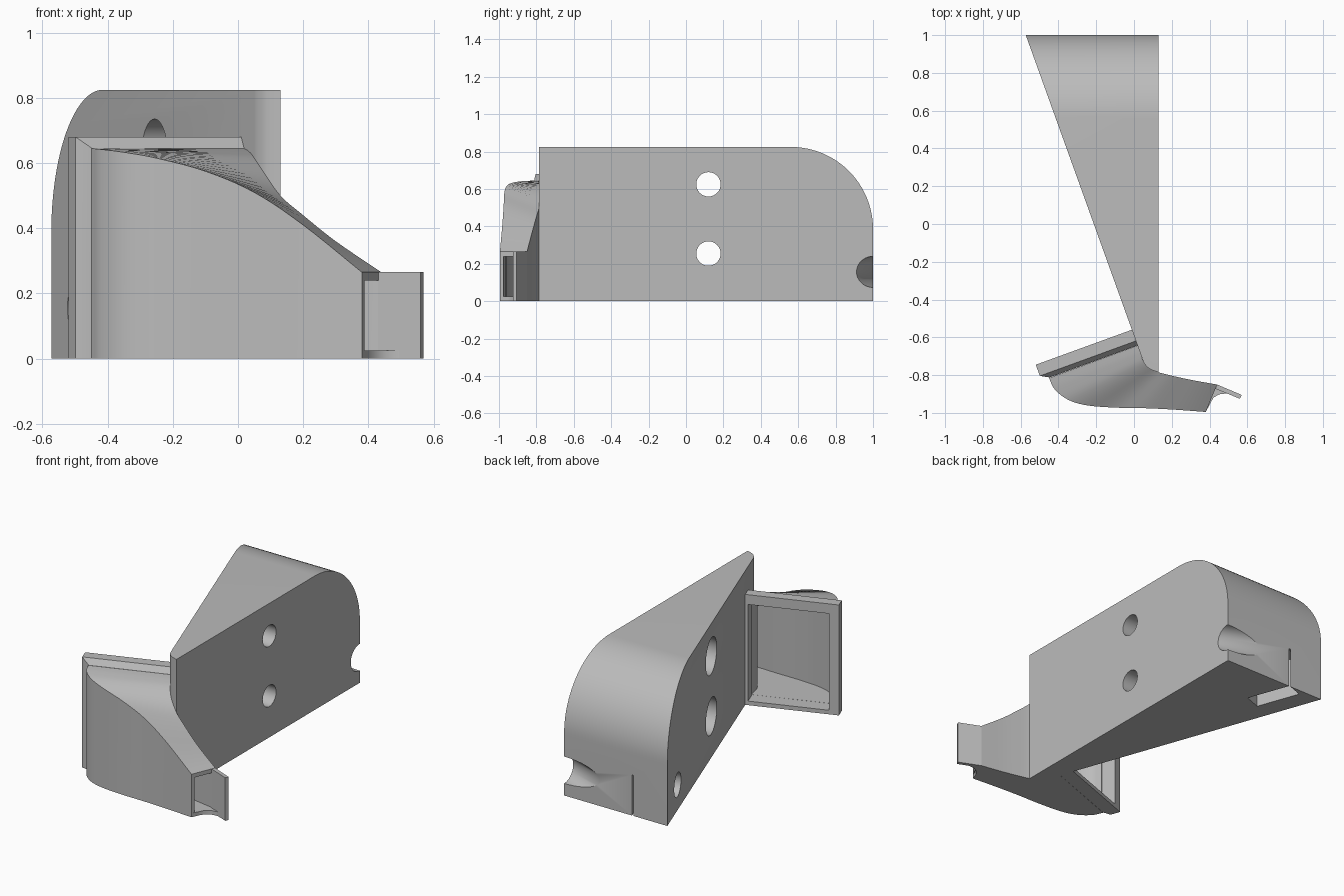
import bpy, bmesh, math
from mathutils import Vector, Matrix

if "Cube" in bpy.data.objects:
    bpy.data.objects.remove(bpy.data.objects["Cube"])

grey = bpy.data.materials.new("light_grey")
grey.diffuse_color = (0.5, 0.5, 0.5, 1)
grey.use_nodes = True
grey.node_tree.nodes["Principled BSDF"].inputs["Base Color"].default_value = grey.diffuse_color


def finish(name, bm):
    bmesh.ops.recalc_face_normals(bm, faces=bm.faces)
    me = bpy.data.meshes.new(name)
    bm.to_mesh(me)
    bm.free()
    ob = bpy.data.objects.new(name, me)
    bpy.context.collection.objects.link(ob)
    me.materials.append(grey)
    return ob


def prism(name, pts, vec):
    """Closed polygon of 3D points pushed along vec."""
    bm = bmesh.new()
    f = bm.faces.new([bm.verts.new(p) for p in pts])
    r = bmesh.ops.extrude_face_region(bm, geom=[f])
    vs = [g for g in r["geom"] if isinstance(g, bmesh.types.BMVert)]
    bmesh.ops.translate(bm, verts=vs, vec=vec)
    return finish(name, bm)


def rod(name, start, end, radius):
    a, b = Vector(start), Vector(end)
    bm = bmesh.new()
    m = Matrix.Translation((a + b) / 2) @ (b - a).to_track_quat('Z', 'Y').to_matrix().to_4x4()
    bmesh.ops.create_cone(bm, cap_ends=True, segments=48, radius1=radius,
                          radius2=radius, depth=(b - a).length, matrix=m)
    return finish(name, bm)


def tube(name, outer, inner):
    """Hollow loft through matching outer and inner four-point rings."""
    bm = bmesh.new()
    o = [[bm.verts.new(p) for p in r] for r in outer]
    n = [[bm.verts.new(p) for p in r] for r in inner]
    for k in range(4):
        j = (k + 1) % 4
        for rings in (o, n):
            for a, b in zip(rings, rings[1:]):
                bm.faces.new((a[k], a[j], b[j], b[k]))
        for e in (0, -1):
            bm.faces.new((o[e][k], o[e][j], n[e][j], n[e][k]))
    return finish(name, bm)


def boolean(ob, tool, op):
    m = ob.modifiers.new("cut", 'BOOLEAN')
    m.object, m.operation, m.solver = tool, op, 'EXACT'
    bpy.context.view_layer.objects.active = ob
    bpy.ops.object.modifier_apply(modifier=m.name)
    bpy.data.objects.remove(tool)


def smooth_path(pts, steps=5):
    """Catmull-Rom curve through the points."""
    p = [Vector(q) for q in pts]
    p = [2 * p[0] - p[1]] + p + [2 * p[-1] - p[-2]]
    out = []
    for a, b, c, d in zip(p, p[1:], p[2:], p[3:]):
        for i in range(steps):
            t = i / steps
            out.append(0.5 * (2 * b + (c - a) * t + (2 * a - 5 * b + 4 * c - d) * t * t
                              + (3 * b - a - 3 * c + d) * t ** 3))
    return out + [p[-2]]


# Duct edges: front wall top and back wall top
front = smooth_path([(-.45, -.815, .645), (-.42, -.875, .642), (-.35, -.93, .633),
                     (-.25, -.96, .615), (-.1, -.972, .575), (.05, -.975, .51),
                     (.2, -.982, .41), (.38, -.995, .265)])
back = smooth_path([(.03, -.639, .645), (.036, -.685, .635), (.05, -.73, .615),
                    (.08, -.765, .57), (.13, -.785, .5), (.2, -.803, .44),
                    (.3, -.825, .36), (.44, -.85, .265)])

# Wedge block: side profile with a rounded rear, cut to a triangular plan
side = [(-.785, 0), (1, 0)] + [(.56 + .44 * math.cos(a), .385 + .44 * math.sin(a))
                               for a in [math.pi / 2 * i / 24 for i in range(25)]]
side += [(-.785, .825)]
block = prism("wedge_block", [(-.7, y, z) for y, z in side], (.83, 0, 0))
tip = [(p.x, p.y, -.1) for p in back[10:21]]
plan = prism("plan_cutter", [(-.573, 1.0, -.1)] + tip + [(.2, -.785, -.1), (.2, 1.0, -.1)],
             (0, 0, 1.1))
boolean(block, plan, 'INTERSECT')

# Two cross holes, wider on the slanted side
for z in (.255, .625):
    boolean(block, rod("bolt_hole", (-1, .12, z), (.5, .12, z), .065), 'DIFFERENCE')
    boolean(block, rod("counterbore", (-1, .12, z), (-.02, .12, z), .11), 'DIFFERENCE')

# Rear notch, angled screw hole and the nut pocket beneath it
u, d = Vector((.94, .342, 0)), Vector((.342, -.94, 0))
c = Vector((.13, 1, .157))
e = Vector((.94, -.342, 0))
boolean(block, rod("rear_notch", c - e * .6, c + e * .4, .083), 'DIFFERENCE')
s = Vector((-.497, .795, .155))
boolean(block, rod("screw_hole", s - u * .2, s + u * .2, .073), 'DIFFERENCE')
n = s + u * .17 - Vector((0, 0, .255))
pocket = prism("nut_pocket", [n + u * a + d * b for a, b in
                              ((-.055, -.14), (.055, -.14), (.055, .14), (-.055, .14))],
               (0, 0, .35))
boolean(block, pocket, 'DIFFERENCE')

# Inlet frame with chamfered top and outer side
corner = Vector((-.52, -.745, 0))


def frame_ring(depth, u0, u1, z0, z1):
    return [corner + d * depth + u * a + Vector((0, 0, z))
            for a, z in ((u0, z0), (u1, z0), (u1, z1), (u0, z1))]


tube("inlet_frame",
     [frame_ring(0, 0, .553, 0, .68), frame_ring(.063, 0, .553, 0, .68),
      frame_ring(.088, .045, .553, 0, .645)],
     [frame_ring(t, .058, .525, .025, .62) for t in (0, .063, .088)])

# Curved duct narrowing to the outlet
outer, inner = [], []
for f, b in zip(front, back):
    w = (b - f)
    w.z = 0
    w = w.normalized() * .02
    outer.append([(f.x, f.y, 0), (b.x, b.y, 0), b, f])
    f2, b2 = f + w, b - w
    inner.append([(f2.x, f2.y, .025), (b2.x, b2.y, .025),
                  (b2.x, b2.y, b.z - .025), (f2.x, f2.y, f.z - .025)])
duct = tube("duct", outer, inner)

# Outlet back wall and scooped floor
prism("outlet_wall", [(.44, -.85, 0), (.57, -.905, 0), (.56, -.925, 0), (.43, -.872, 0)],
      (0, 0, .265))
prism("outlet_floor", [(.38, -.995, 0), (.395, -.955, 0), (.42, -.92, 0), (.45, -.902, 0),
                       (.49, -.897, 0), (.53, -.907, 0), (.56, -.925, 0), (.565, -.905, 0),
                       (.44, -.85, 0)], (0, 0, .025))

for ob in list(bpy.context.scene.objects):
    bpy.ops.object.select_all(action='DESELECT')
    ob.select_set(True)
    bpy.context.view_layer.objects.active = ob
    bpy.ops.object.shade_smooth_by_angle(angle=math.radians(30))
